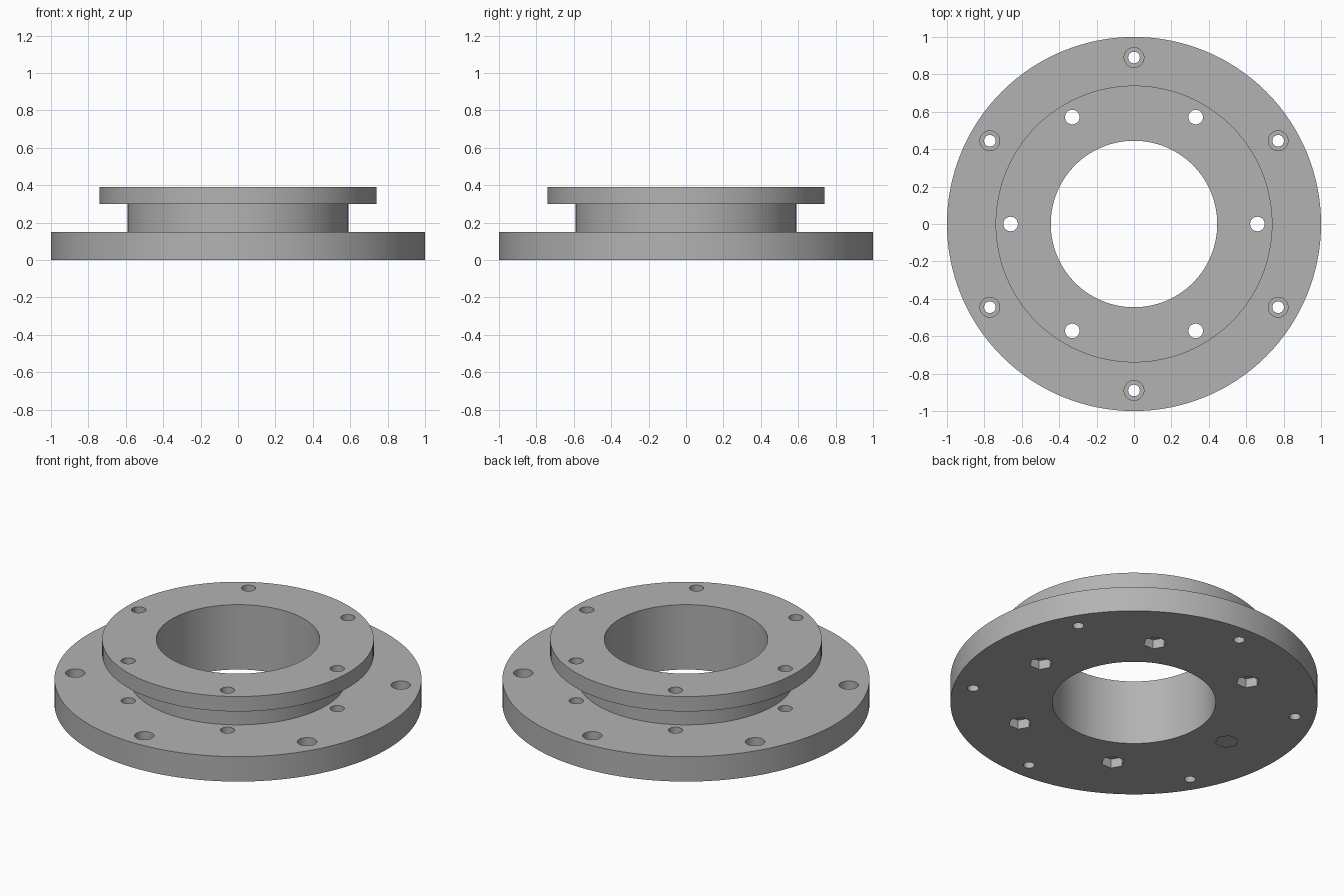
import bpy, bmesh
from math import radians, cos, sin
from mathutils import Matrix

if "Cube" in bpy.data.objects:
    bpy.data.objects.remove(bpy.data.objects["Cube"])

grey = bpy.data.materials.new("plain grey")
grey.use_nodes = True
colour = (0.45, 0.45, 0.45, 1)
grey.diffuse_color = colour
grey.node_tree.nodes["Principled BSDF"].inputs["Base Color"].default_value = colour


def new_object(name, bm):
    bmesh.ops.recalc_face_normals(bm, faces=bm.faces)
    mesh = bpy.data.meshes.new(name)
    bm.to_mesh(mesh)
    bm.free()
    mesh.materials.append(grey)
    obj = bpy.data.objects.new(name, mesh)
    bpy.context.collection.objects.link(obj)
    return obj


def lathe(name, profile, steps):
    """Turn a closed (radius, height) profile around z."""
    bm = bmesh.new()
    rings = []
    for i in range(steps):
        a = radians(360 * i / steps)
        rings.append([bm.verts.new((r * cos(a), r * sin(a), z)) for r, z in profile])
    n = len(profile)
    for i in range(steps):
        a, b = rings[i], rings[(i + 1) % steps]
        for j in range(n):
            k = (j + 1) % n
            bm.faces.new((a[j], b[j], b[k], a[k]))
    return new_object(name, bm)


def prism(bm, radius, sides, ring, angle, low, high, turn=0):
    """Add an upright prism on a bolt circle."""
    a = radians(angle)
    place = Matrix.Translation((ring * cos(a), ring * sin(a), (low + high) / 2))
    bmesh.ops.create_cone(bm, cap_ends=True, segments=sides, radius1=radius,
                          radius2=radius, depth=high - low,
                          matrix=place @ Matrix.Rotation(radians(turn), 4, "Z"))


def cut(body, name, bm):
    cutter = new_object(name, bm)
    cutter.hide_render = True
    mod = body.modifiers.new(name, "BOOLEAN")
    mod.operation = "DIFFERENCE"
    mod.solver = "EXACT"
    mod.object = cutter
    bpy.ops.object.modifier_apply(modifier=name)
    bpy.data.objects.remove(cutter)


# Flanged spool: wide base, narrow neck, top collar, open bore
BORE, NECK, COLLAR = 0.445, 0.59, 0.74
flange = lathe("flanged_hub", [
    (BORE, 0), (1, 0), (1, 0.15), (NECK, 0.15), (NECK, 0.30),
    (COLLAR, 0.30), (COLLAR, 0.39), (BORE, 0.39)], 128)
bpy.ops.object.select_all(action="DESELECT")
flange.select_set(True)
bpy.context.view_layer.objects.active = flange

# Through holes on both bolt circles, screw recesses and nut pockets
holes, recesses, pockets = bmesh.new(), bmesh.new(), bmesh.new()
for i in range(6):
    inner, outer = 60 * i, 60 * i + 30
    prism(holes, 0.039, 32, 0.66, inner, -0.1, 0.5)
    prism(holes, 0.031, 32, 0.89, outer, -0.1, 0.5)
    prism(recesses, 0.053, 32, 0.89, outer, 0.07, 0.25)
    prism(pockets, 0.064, 6, 0.66, inner, -0.1, 0.055, 30)
cut(flange, "bolt_holes", holes)
cut(flange, "screw_recesses", recesses)
cut(flange, "nut_pockets", pockets)

bpy.ops.object.shade_smooth_by_angle(angle=radians(30))
